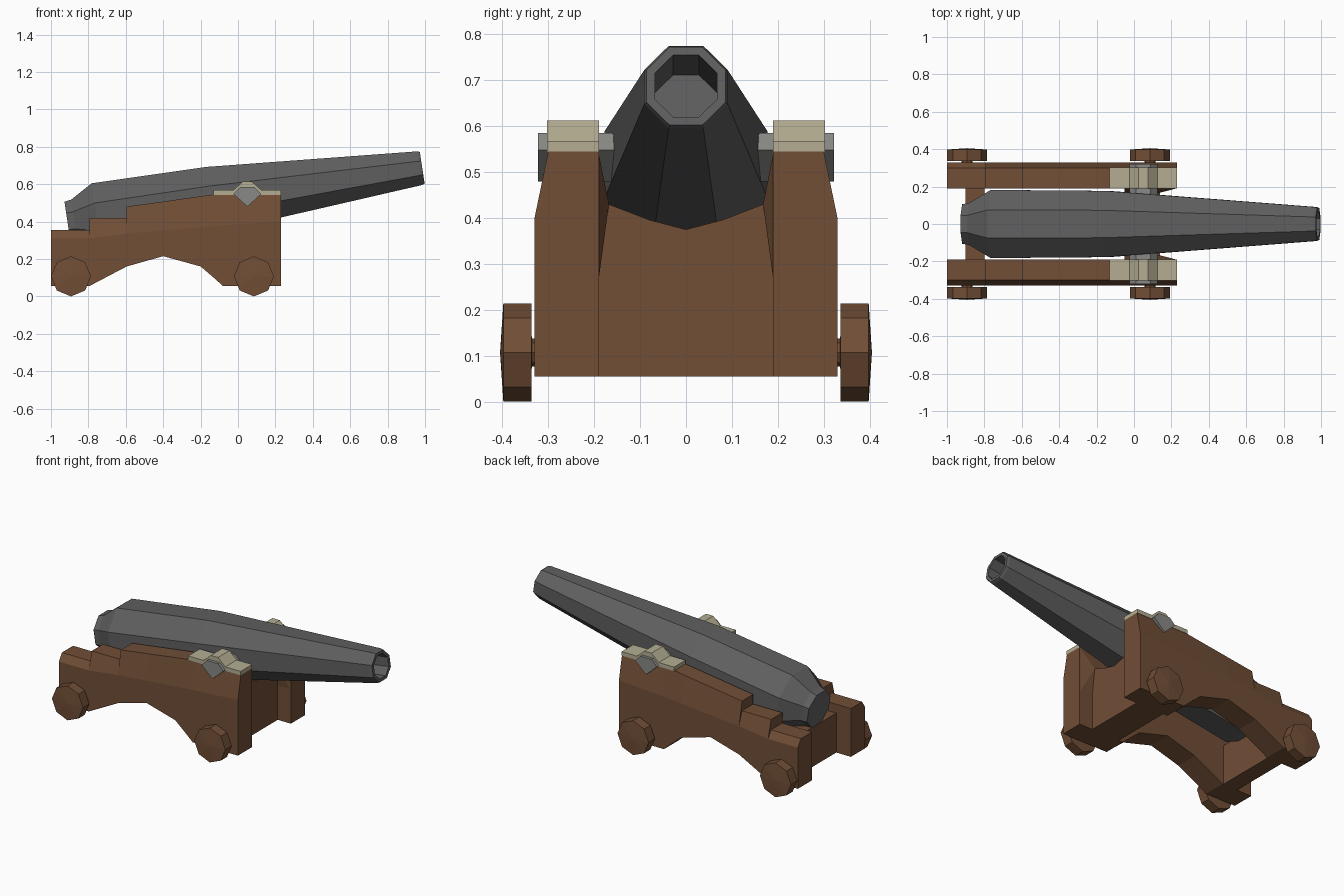
import bpy, bmesh, math
from mathutils import Vector

if "Cube" in bpy.data.objects:
    bpy.data.objects.remove(bpy.data.objects["Cube"])


def material(name, rgb):
    m = bpy.data.materials.new(name)
    m.diffuse_color = (*rgb, 1)
    m.use_nodes = True
    m.node_tree.nodes["Principled BSDF"].inputs["Base Color"].default_value = m.diffuse_color
    return m


WOOD = material("brown wood", (0.165, 0.077, 0.037))
IRON = material("dark iron", (0.115, 0.115, 0.115))
STEEL = material("grey steel", (0.25, 0.25, 0.24))
BRASS = material("pale brass", (0.46, 0.42, 0.29))


def finish(name, bm, mat):
    bmesh.ops.recalc_face_normals(bm, faces=bm.faces)
    mesh = bpy.data.meshes.new(name)
    bm.to_mesh(mesh)
    bm.free()
    mesh.materials.append(mat)
    ob = bpy.data.objects.new(name, mesh)
    bpy.context.collection.objects.link(ob)
    return ob


def loft(name, rings, mat):
    """Skin a list of equal-length point rings and cap both ends."""
    bm = bmesh.new()
    rows = [[bm.verts.new(p) for p in r] for r in rings]
    n = len(rows[0])
    for a, b in zip(rows, rows[1:]):
        for i in range(n):
            j = (i + 1) % n
            bm.faces.new((a[i], a[j], b[j], b[i]))
    bm.faces.new(rows[0])
    bm.faces.new(rows[-1])
    bmesh.ops.remove_doubles(bm, verts=bm.verts, dist=1e-5)
    return finish(name, bm, mat)


def prism_y(name, profile, y0, y1, mat):
    return loft(name, [[(x, y, z) for x, z in profile] for y in (y0, y1)], mat)


def prism_x(name, profile, x0, x1, mat):
    return loft(name, [[(x, y, z) for y, z in profile] for x in (x0, x1)], mat)


# Cheek stations: x, underside z, crease z, top z
CHEEK = [(-1.0, .055, .31, .355), (-.795, .055, .31, .355), (-.795, .055, .31, .42),
         (-.595, .16, .335, .42), (-.595, .16, .335, .48), (-.40, .215, .352, .507),
         (-.20, .16, .37, .535), (-.13, .10, .376, .545), (-.08, .055, .38, .545),
         (.23, .055, .40, .545)]
CAP = [(-.13, .543), (.23, .543), (.23, .568), (.125, .568), (.075, .613),
       (.025, .613), (-.025, .568), (-.13, .568)]

for side, s in (("left", 1), ("right", -1)):
    # Stepped, arched side cheek with tapered upper edge
    loft(f"{side}_cheek",
         [[(x, s * .19, zb), (x, s * .33, zb), (x, s * .33, zc), (x, s * .30, zt), (x, s * .19, zt)]
          for x, zb, zc, zt in CHEEK], WOOD)

    # Inner wedge joining the cheek to the front transom
    bm = bmesh.new()
    for p in ((.23, .191, .545), (.23, .191, .26), (.14, .168, .43), (-.05, .168, .43),
              (-.05, .191, .545), (-.05, .191, .26)):
        bm.verts.new((p[0], s * p[1], p[2]))
    bmesh.ops.convex_hull(bm, input=bm.verts)
    finish(f"{side}_cheek_wedge", bm, WOOD)

    # Clamp over the pivot bar
    prism_y(f"{side}_pivot_clamp", CAP, s * .19, s * .303, BRASS)

    # Eight-sided wheels with slightly domed faces
    for end, cx in (("front", .085), ("rear", -.893)):
        rings = []
        for r, y in ((.03, .325), (.03, .336), (.107, .337), (.107, .398), (.002, .405)):
            rings.append([(cx + r * math.cos(k * math.pi / 4), s * y,
                           .107 + r * math.sin(k * math.pi / 4)) for k in range(8)])
        loft(f"{end}_{side}_wheel", rings, WOOD)

# Cross pieces: cradle-topped front transom and rear block
prism_x("front_transom", [(-.195, .055), (.195, .055), (.195, .44), (.168, .43), (.08, .396),
                          (0, .375), (-.08, .396), (-.168, .43), (-.195, .44)], -.05, .14, WOOD)
prism_x("rear_transom", [(-.195, .055), (.195, .055), (.195, .30), (-.195, .30)],
        -.90, -.80, WOOD)

# Pivot bar through the barrel
prism_y("pivot_bar", [(-.025, .548), (.05, .48), (.125, .548), (.088, .585), (.012, .585)],
        -.322, .322, STEEL)

# Eight-sided barrel along a raised axis: axis x, apothem; last rings form the bore
SLOPE = .151
TILT = math.atan(SLOPE)
UP = Vector((-math.sin(TILT), 0, math.cos(TILT)))
SIDE = Vector((0, 1, 0))
BARREL = [(-.912, .106), (-.875, .112), (-.755, .182), (-.143, .177), (.97, .091),
          (.985, .086), (.985, .068), (.70, .068)]
rings = []
for x, apothem in BARREL:
    c = Vector((x, 0, .687 + (x - .982) * SLOPE))
    r = apothem / math.cos(math.pi / 8)
    rings.append([c + SIDE * r * math.cos(a) + UP * r * math.sin(a)
                  for a in (math.pi / 8 + k * math.pi / 4 for k in range(8))])
loft("barrel", rings, IRON)
